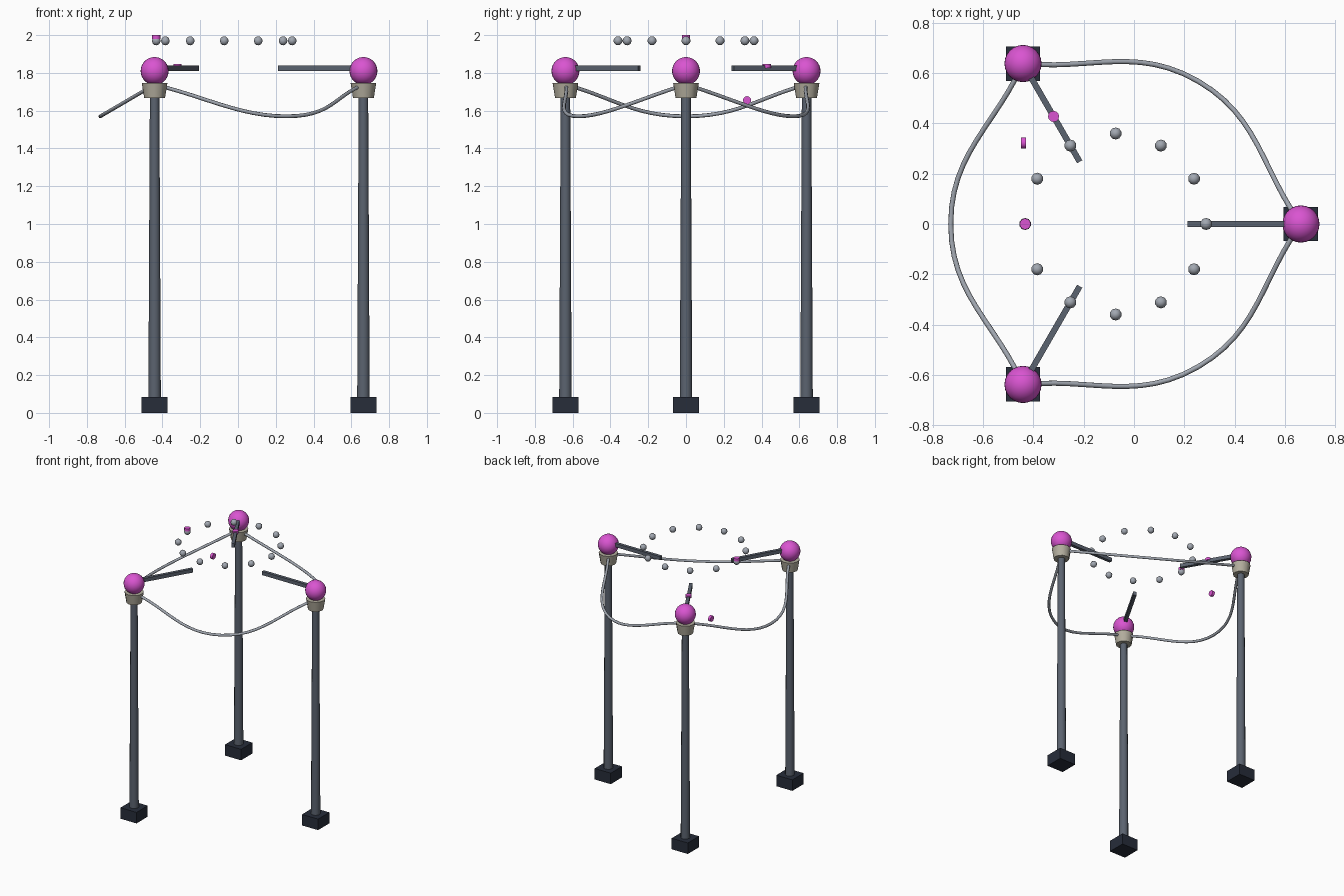
import bpy
from math import cos, sin, radians, pi

if "Cube" in bpy.data.objects:
    bpy.data.objects.remove(bpy.data.objects["Cube"])

CX = -0.073          # centre of the three-post ring
POST_R = 0.737       # ring radius of the posts


def material(name, rgb):
    m = bpy.data.materials.new(name)
    m.diffuse_color = (*rgb, 1)
    m.use_nodes = True
    m.node_tree.nodes["Principled BSDF"].inputs["Base Color"].default_value = m.diffuse_color
    return m


NAVY = material("navy", (0.02, 0.026, 0.042))
SLATE = material("slate", (0.105, 0.125, 0.16))
STONE = material("stone", (0.45, 0.42, 0.34))
SILVER = material("silver", (0.36, 0.39, 0.44))
PINK = material("pink", (0.70, 0.09, 0.64))


def finish(name, mat, smooth=True):
    o = bpy.context.object
    o.name = name
    o.data.materials.append(mat)
    if smooth:
        bpy.ops.object.shade_smooth_by_angle(angle=radians(40))
    return o


def polar(r, deg, z):
    return (CX + r * cos(radians(deg)), r * sin(radians(deg)), z)


def box(name, loc, size, mat, turn=0):
    bpy.ops.mesh.primitive_cube_add(size=1, location=loc, rotation=(0, 0, radians(turn)))
    bpy.context.object.scale = size
    bpy.ops.object.transform_apply(location=False, rotation=False, scale=True)
    return finish(name, mat, False)


def cone(name, loc, r1, r2, z0, z1, mat, sides=12):
    bpy.ops.mesh.primitive_cone_add(vertices=sides, radius1=r1, radius2=r2, depth=z1 - z0,
                                    location=(loc[0], loc[1], (z0 + z1) / 2))
    return finish(name, mat)


def ball(name, loc, r, seg, rings, mat):
    bpy.ops.mesh.primitive_uv_sphere_add(segments=seg, ring_count=rings, radius=r, location=loc)
    return finish(name, mat)


def disc(name, loc, rot=(0, 0, 0)):
    bpy.ops.mesh.primitive_cylinder_add(vertices=12, radius=0.022, depth=0.02,
                                        location=loc, rotation=rot)
    return finish(name, PINK)


def cable(name, points):
    cu = bpy.data.curves.new(name, 'CURVE')
    cu.dimensions = '3D'
    cu.bevel_depth = 0.01
    cu.bevel_resolution = 2
    cu.resolution_u = 12
    sp = cu.splines.new('BEZIER')
    sp.bezier_points.add(len(points) - 1)
    for bp, p in zip(sp.bezier_points, points):
        bp.co = p
        bp.handle_left_type = bp.handle_right_type = 'AUTO'
    cu.materials.append(SILVER)
    o = bpy.data.objects.new(name, cu)
    bpy.context.collection.objects.link(o)


for i in range(3):
    a = 120 * i
    p = polar(POST_R, a, 0)
    # foot, tapered post, collar and globe
    box(f"foot_{i}", (p[0], p[1], 0.0425), (0.137, 0.137, 0.085), NAVY)
    cone(f"post_{i}", p, 0.033, 0.025, 0.08, 1.70, SLATE)
    cone(f"collar_{i}", p, 0.055, 0.068, 1.667, 1.747, STONE)
    ball(f"globe_{i}", (p[0], p[1], 1.81), 0.074, 24, 14, PINK)
    # arm pointing to the middle
    box(f"arm_{i}", polar(0.494, a, 1.825), (0.416, 0.024, 0.028), SLATE, a)
    # sagging cable to the next post
    cable(f"cable_{i}", [polar(POST_R, a, 1.738), polar(0.656, a + 60, 1.57),
                         polar(POST_R, a + 120, 1.738)])

# ring of small beads
for i in range(12):
    ball(f"bead_{i}", polar(0.36, 30 * i, 1.97), 0.024, 10, 6, SILVER)

# pink marker discs
disc("bead_marker", polar(0.36, 180, 1.99))
disc("arm_marker", polar(0.494, 120, 1.836))
disc("cable_marker", (-0.44, 0.323, 1.655), (0, pi / 2, 0))
